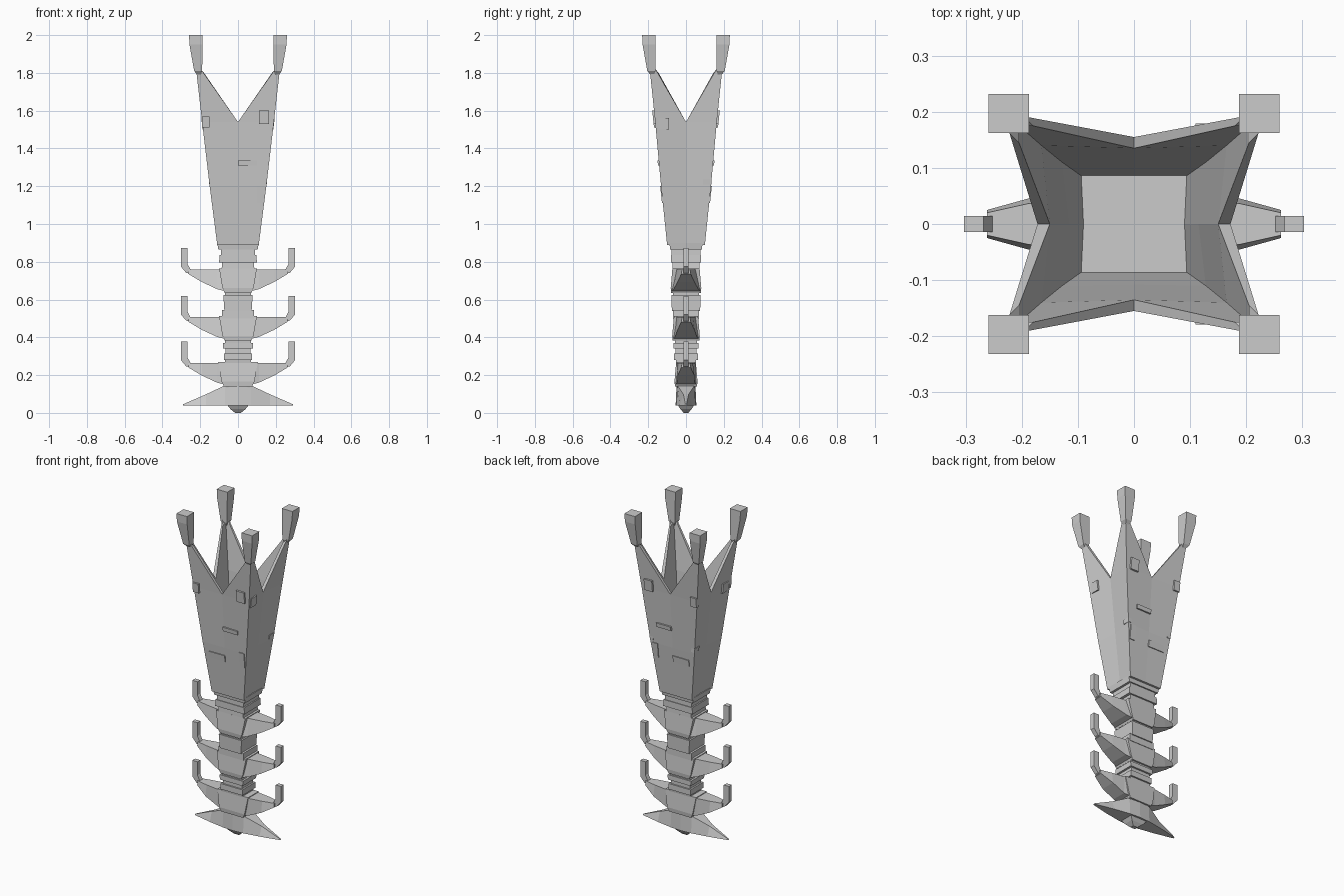
import bpy, bmesh
from mathutils import Vector

if "Cube" in bpy.data.objects:
    bpy.data.objects.remove(bpy.data.objects["Cube"])


def finish(name, bm):
    bmesh.ops.remove_doubles(bm, verts=bm.verts, dist=1e-5)
    bmesh.ops.recalc_face_normals(bm, faces=bm.faces)
    me = bpy.data.meshes.new(name)
    bm.to_mesh(me)
    bm.free()
    ob = bpy.data.objects.new(name, me)
    bpy.context.collection.objects.link(ob)
    return ob


def loft(name, rings):
    """Skin equal-sized rings of points and cap both ends."""
    bm = bmesh.new()
    rs = [[bm.verts.new(p) for p in r] for r in rings]
    n = len(rs[0])
    for a, b in zip(rs, rs[1:]):
        for i in range(n):
            j = (i + 1) % n
            bm.faces.new((a[i], a[j], b[j], b[i]))
    bm.faces.new(rs[0])
    bm.faces.new(rs[-1])
    return finish(name, bm)


def rect(z, x0, x1, y0, y1):
    return [(x0, y0, z), (x1, y0, z), (x1, y1, z), (x0, y1, z)]


def block(name, levels):
    """Stacked centred rectangles: (z, half x, half y)."""
    return loft(name, [rect(z, -a, a, -b, b) for z, a, b in levels])


def cross(x, z0, z1, yb, yt, s):
    return [(s * x, -yb, z0), (s * x, yb, z0), (s * x, yt, z1), (s * x, -yt, z1)]


# keel tip and swept base fins
block("keel_tip", [(0, .015, .012), (.02, .04, .03), (.045, .06, .045)])
for s, side in ((1, "right"), (-1, "left")):
    loft("base_fin_" + side, [cross(x, .04, z, yb, yt, s) for x, z, yb, yt in
                              ((0, .145, .055, .05), (.07, .145, .05, .045),
                               (.17, .098, .033, .014), (.29, .046, .006, .003))])

# three flared stem segments, each with a pair of hooked arms
for k, (dz, w, d) in enumerate(((0, .1, .078), (-.253, .1, .07), (-.495, .105, .058))):
    block("stem_segment_%d" % k, [(.635 + dz, w - .03, d), (.66 + dz, w - .018, d + .003),
                                  (.765 + dz, w, d - .006)])
    for s, side in ((1, "right"), (-1, "left")):
        loft("arm_%s_%d" % (side, k), [cross(x, z0 + dz, z1 + dz, yb, yt, s)
                                       for x, z0, z1, yb, yt in
                                       ((.07, .645, .76, d - .002, .052),
                                        (.11, .655, .76, d - .012, .048),
                                        (.19, .692, .76, .045, .036),
                                        (.262, .735, .76, .025, .02))])
        loft("arm_hook_%s_%d" % (side, k), [
            [(s * x0, -.014, za + dz), (s * x1, -.014, zb + dz),
             (s * x1, .014, zb + dz), (s * x0, .014, za + dz)]
            for x0, za, x1, zb in ((.252, .735, .275, .742), (.252, .76, .303, .775),
                                   (.268, .79, .303, .79), (.268, .873, .303, .873))])

# narrower collars between the segments
for k, lv in enumerate((
        [(.76, .087, .072), (.80, .083, .07)], [(.795, .1, .08), (.835, .098, .08)],
        [(.83, .09, .076), (.87, .09, .076)], [(.865, .104, .084), (.90, .11, .088)],
        [(.50, .085, .068), (.545, .085, .068)], [(.54, .072, .075), (.625, .078, .077)],
        [(.62, .068, .068), (.645, .07, .07)], [(.26, .07, .052), (.285, .07, .055)],
        [(.28, .075, .064), (.315, .075, .064)], [(.31, .065, .055), (.345, .065, .055)],
        [(.34, .078, .066), (.37, .08, .066)], [(.365, .068, .058), (.395, .07, .06)],
        [(.13, .06, .046), (.16, .07, .05)])):
    block("stem_collar_%d" % k, lv)

# hollow flaring cup with a V notch in each of its four walls
SIGNS = ((1, 0), (1, 1), (0, 1), (-1, 1), (-1, 0), (-1, -1), (0, -1), (1, -1))


def ring(z, cx, cy, mx, my):
    """Eight points: corners at (cx, cy), wall middles at mx and my."""
    return [Vector((a * (cx if b else mx), b * (cy if a else my), z)) for a, b in SIGNS]


def cup_shell(bm, rings, tip, tip_z):
    rs = [[bm.verts.new(p) for p in r] for r in rings]
    for a, b in zip(rs, rs[1:]):
        for i in range(8):
            j = (i + 1) % 8
            bm.faces.new((a[i], a[j], b[j], b[i]))
    bm.faces.new(rs[0])
    top, edge = rs[-1], []
    for i in range(8):
        if i % 2 == 0:
            edge.append(top[i])
            continue
        a, b = SIGNS[i]
        # each petal rises from its corner and closes at a narrow top
        t = [bm.verts.new((a * x, b * y, z)) for x, y, z in
             ((tip[0], tip[1] - .03, tip_z), (tip[0], tip[1], tip_z),
              (tip[0] - .025, tip[1], tip_z))]
        if a * b < 0:
            t.reverse()
        bm.faces.new((top[i - 1], top[i], t[1], t[0]))
        bm.faces.new((top[i], top[(i + 1) % 8], t[2], t[1]))
        edge += t
    return edge


bm = bmesh.new()
outer = cup_shell(bm, [ring(.89, .11, .1, .102, .1), ring(1.2, .15, .132, .137, .13),
                       ring(1.54, .19, .163, .172, .155)], (.222, .192), 1.82)
inner = cup_shell(bm, [ring(.96, .094, .086, .09, .086), ring(1.2, .128, .11, .115, .108),
                       ring(1.535, .165, .14, .15, .135)], (.205, .175), 1.80)
for i in range(len(outer)):
    j = (i + 1) % len(outer)
    bm.faces.new((outer[i], outer[j], inner[j], inner[i]))
finish("flared_cup", bm)

# four corner posts above the petals
for sx in (1, -1):
    for sy in (1, -1):
        loft("corner_post_%s_%s" % ("right" if sx > 0 else "left", "back" if sy > 0 else "front"),
             [rect(z, sx * x0, sx * x1, sy * y0, sy * y1) for z, x0, x1, y0, y1 in
              ((1.79, .196, .216, .168, .188), (1.81, .19, .232, .162, .205),
               (1.95, .187, .257, .162, .23), (2.0, .187, .259, .162, .232))])

# thin armour plates laid on the front and back walls
for k, (x0, x1, z0, z1) in enumerate(((-.15, -.19, 1.51, 1.57), (.0, .1, 1.31, 1.335),
                                      (-.11, 0, 1.11, 1.15), (.1, .135, 1.11, 1.2),
                                      (.11, .165, 1.53, 1.6))):
    for sy, side in ((-1, "front"), (1, "back")):
        y = [.1 + .098 * (z - .89) / .93 for z in (z0, z1)]
        loft("plate_%s_%d" % (side, k), [
            rect(z, x0, x1 + (x1 > .12) * .0, sy * (v - .015), sy * (v + .004))
            for z, v in zip((z0, z1), y)])
# matching plates on the side walls
for k, (y0, y1, z0, z1) in enumerate(((.09, .135, 1.21, 1.235), (-.145, -.09, 1.5, 1.56))):
    for s, side in ((1, "right"), (-1, "left")):
        x = [.11 + .113 * (z - .89) / .93 for z in (z0, z1)]
        loft("side_plate_%s_%d" % (side, k), [
            rect(z, s * (v - .02), s * (v + .003), y0, y1) for z, v in zip((z0, z1), x)])
